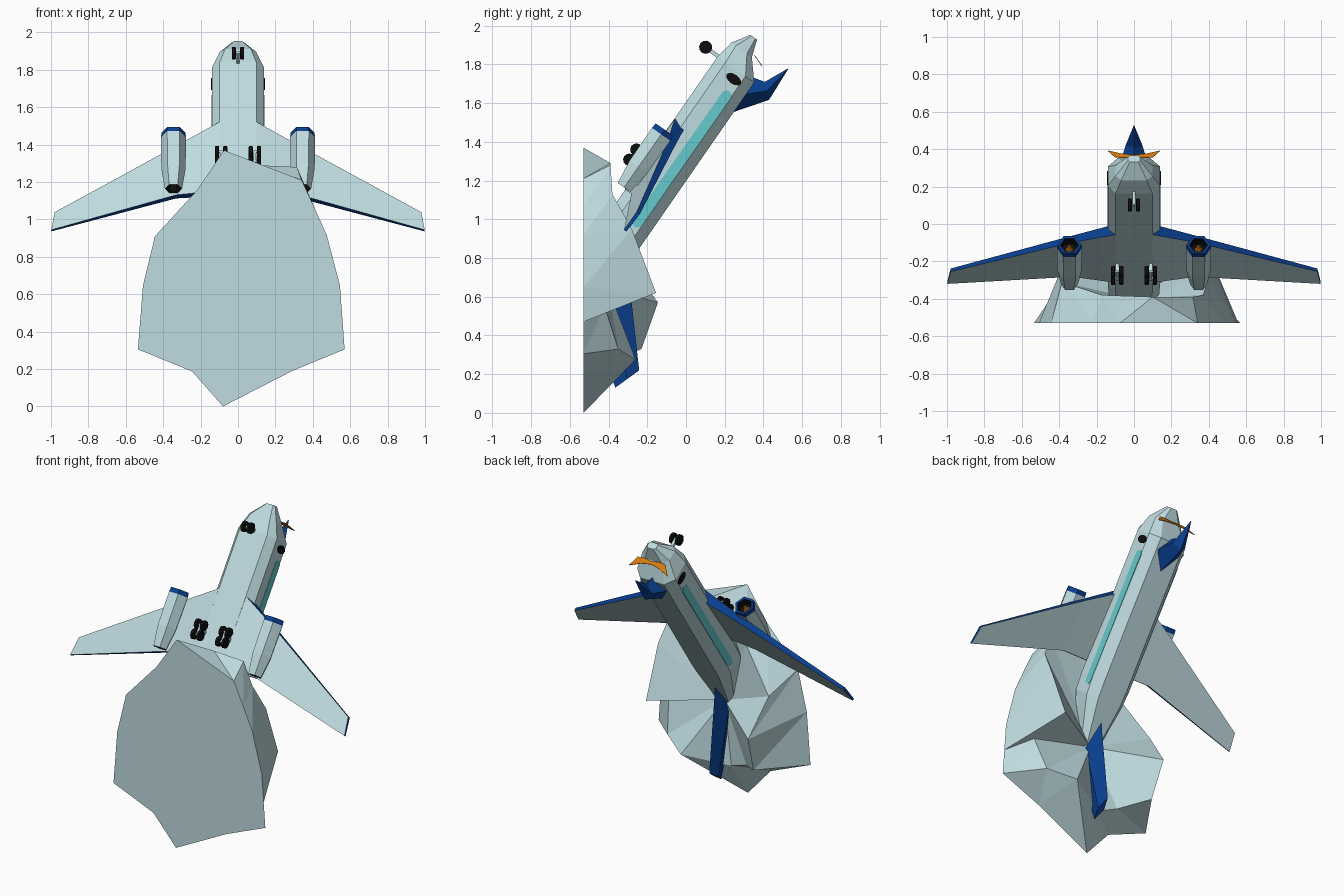
import bpy, bmesh, math

if "Cube" in bpy.data.objects:
    bpy.data.objects.remove(bpy.data.objects["Cube"])

def material(name, rgb):
    m = bpy.data.materials.new(name)
    m.diffuse_color = (*rgb, 1)
    m.use_nodes = True
    m.node_tree.nodes["Principled BSDF"].inputs["Base Color"].default_value = m.diffuse_color
    return m

PALE = material("pale_blue", (0.52, 0.71, 0.745))
BLUE = material("deep_blue", (0.003, 0.051, 0.285))
BLACK = material("black", (0.004, 0.004, 0.004))
ORANGE = material("orange", (0.72, 0.21, 0.006))
TEAL = material("teal", (0.13, 0.59, 0.61))

# Aircraft frame: x sideways, s along the body to the nose, t from belly to back
C, S = math.cos(math.radians(55)), math.sin(math.radians(55))

def world(p):
    x, s, t = p
    return (x, C * s + S * t, S * s - C * t)

def build(name, verts, faces, mats, ids=None):
    me = bpy.data.meshes.new(name)
    me.from_pydata(verts, [], faces)
    for m in mats:
        me.materials.append(m)
    if ids:
        for poly, i in zip(me.polygons, ids):
            poly.material_index = i
    bm = bmesh.new()
    bm.from_mesh(me)
    bmesh.ops.recalc_face_normals(bm, faces=bm.faces)
    bm.to_mesh(me)
    bm.free()
    ob = bpy.data.objects.new(name, me)
    bpy.context.collection.objects.link(ob)
    return ob

def loft(name, rings, mats, rule=lambda seg, k: 0, caps=(0, 0)):
    """Skin a chain of equal rings; rule picks the colour of each face."""
    n = len(rings[0])
    verts = [world(p) for r in rings for p in r]
    faces, ids = [], []
    for j in range(len(rings) - 1):
        for k in range(n):
            l = (k + 1) % n
            faces.append((j * n + k, j * n + l, (j + 1) * n + l, (j + 1) * n + k))
            ids.append(rule(j, k))
    faces += [tuple(range(n))[::-1], tuple(range(len(verts) - n, len(verts)))]
    return build(name, verts, faces, mats, ids + list(caps))

def disc(x, s, t, rs, rt, n=12):
    return [(x, s + rs * math.cos(a), t + rt * math.sin(a))
            for a in (math.tau * k / n for k in range(n))]

def box(name, x, s, t, mat):
    rings = [[(x[i], s[0], t[0]), (x[i], s[1], t[0]), (x[i], s[1], t[1]), (x[i], s[0], t[1])]
             for i in (0, 1)]
    return loft(name, rings, [mat])

# Fuselage: eight-sided sections (s, half width, belly t, back t)
def section(s, w, lo, hi):
    h = hi - lo
    half = [(0.70 * w, lo), (w, lo + 0.22 * h), (w, lo + 0.76 * h), (0.62 * w, hi)]
    return [(x, s, t) for x, t in half] + [(-x, s, t) for x, t in reversed(half)]

loft("fuselage", [section(*v) for v in (
    (0.22, 0.045, -0.77, -0.68), (0.58, 0.135, -0.915, -0.685), (0.68, 0.14, -0.918, -0.685),
    (1.60, 0.14, -0.922, -0.690), (1.70, 0.098, -0.905, -0.775), (1.79, 0.032, -0.848, -0.805))],
    [PALE])

# Wing: one piece per side with blue leading edge, trailing edge and tip
def wing_ring(x, x2, le, te, t, h):
    return [(x, le, t - h), (x, le, t + h), (x2, te, t + h * 0.5), (x2, te, t - h)]

for sg, side in ((-1, "left"), (1, "right")):
    rings = [wing_ring(sg * a, sg * b, *r) for a, b, *r in (
        (0, 0, 1.213, 0.765, -0.887, 0.034), (0.10, 0.10, 1.213, 0.765, -0.885, 0.034),
        (0.33, 0.33, 1.085, 0.765, -0.858, 0.022), (0.98, 0.998, 0.705, 0.590, -0.794, 0.010))]
    loft(side + "_wing", rings, [PALE, BLUE], lambda j, k: 1 if k in (0, 2) else 0, (0, 1))

    # Engine: hexagonal nacelle with blue lip, dark inlet and exhaust
    ex, et = sg * 0.345, -0.930
    def hexagon(s, r):
        return [(ex + r * math.cos(k * math.pi / 3), s, et + r * math.sin(k * math.pi / 3))
                for k in range(6)]
    seg = [2, 2, 0, 0, 1, 1, 2]
    loft(side + "_engine", [hexagon(*v) for v in (
        (0.82, 0.030), (0.775, 0.038), (0.77, 0.046), (0.90, 0.065), (1.105, 0.067),
        (1.135, 0.064), (1.133, 0.049), (1.09, 0.043))],
        [PALE, BLUE, BLACK], lambda j, k: seg[j], (2, 2))
    loft(side + "_engine_spinner", [hexagon(1.08, 0.026), hexagon(1.125, 0.006)], [ORANGE])
    box(side + "_engine_pylon", (ex - 0.012, ex + 0.012), (0.82, 1.06), (-0.89, -0.85), PALE)

    # Side stripe with rounded ends, and the eye, both as thin plates
    outline = []
    for end, base in ((1.462, -90), (0.662, 90)):
        outline += [(end + 0.027 * math.cos(math.radians(base + 30 * i)),
                     -0.769 + 0.027 * math.sin(math.radians(base + 30 * i))) for i in range(7)]
    loft(side + "_stripe", [[(sg * x, s, t) for s, t in outline] for x in (0.134, 0.142)], [TEAL])
    loft(side + "_eye", [disc(sg * x, 1.553, -0.787, 0.025, 0.044)
                         for x in (0.135, 0.144)], [BLACK])

# Landing gear: pairs of wheels on struts
def wheel_pair(name, x, s, t, r=0.034):
    for sg in (-1, 1):
        c = x + sg * 0.022
        loft(name, [disc(c + d, s, t, q, q) for d, q in (
            (-0.011, r * 0.85), (-0.009, r), (0.009, r), (0.011, r * 0.85))], [BLACK])
    box(name + "_axle", (x - 0.02, x + 0.02), (s - 0.006, s + 0.006), (t - 0.006, t + 0.006), PALE)

wheel_pair("nose_wheel", 0, 1.605, -1.0)
box("nose_strut", (-0.009, 0.009), (1.594, 1.614), (-1.0, -0.90), PALE)
for x in (-0.09, 0.09):
    for s in (0.967, 0.903):
        wheel_pair("main_wheel", x, s, -0.99, 0.032)
    box("main_strut", (x - 0.009, x + 0.009), (0.925, 0.945), (-0.99, -0.89), PALE)
    box("main_beam", (x - 0.007, x + 0.007), (0.90, 0.97), (-0.997, -0.983), PALE)

# Blades with a diamond section: (front s,t), (rear s,t), half thickness
def blade(name, stations):
    rings = []
    for (fs, ft), (rs, rt), w in stations:
        ms, mt = (fs + rs) / 2, (ft + rt) / 2
        rings.append([(0, fs, ft), (w, ms, mt), (0, rs, rt), (-w, ms, mt)])
    loft(name, rings, [BLUE])

blade("head_crest", [((1.615, -0.72), (1.40, -0.70), 0.085),
                     ((1.634, -0.647), (1.57, -0.576), 0.046),
                     ((1.757, -0.590), (1.755, -0.586), 0.002)])
blade("tail_fin", [((0.48, -0.71), (0.16, -0.73), 0.042),
                   ((0.041, -0.324), (-0.103, -0.374), 0.022)])

# Orange winged brow standing out from the nose
brow = [(0, 0.45), (0.065, 0.60), (0.14, 1), (0.10, 0.15), (0.05, 0.1), (0, 0.2)]
brow += [(-x, q) for x, q in reversed(brow[1:5])]
loft("brow", [[(x, 1.716 - 0.026 * q + d, -0.776 + 0.07 * q) for x, q in brow]
              for d in (0, 0.004)], [ORANGE])

# Splash mound: flat front outline (x, z), jagged crest (x, y, z), hollow centre
outer = [(-0.075, 1.37), (0.34, 1.21), (0.41, 1.06), (0.475, 0.915), (0.545, 0.647),
         (0.558, 0.47), (0.57, 0.305), (0.29, 0.19), (-0.08, 0), (-0.245, 0.187),
         (-0.535, 0.305), (-0.508, 0.647), (-0.444, 0.91), (-0.22, 1.155)]
crest = [(0.10, -0.39, 1.29), (0.315, -0.39, 1.28), (0.37, -0.38, 1.13), (0.40, -0.28, 0.95),
         (0.40, -0.155, 0.62), (0.42, -0.42, 0.55), (0.38, -0.35, 0.33), (0.22, -0.26, 0.275),
         (-0.05, -0.40, 0.22), (-0.18, -0.37, 0.27), (-0.33, -0.23, 0.33), (-0.35, -0.145, 0.57),
         (-0.385, -0.31, 0.80), (-0.17, -0.38, 1.06)]
n = len(outer)
verts = [(x, -0.53, z) for x, z in outer] + crest + [(0, -0.40, 0.64)]
faces = [tuple(range(n))]
for i in range(n):
    j = (i + 1) % n
    faces += [(i, j, n + i), (j, n + j, n + i), (n + i, n + j, 2 * n)]
build("splash_mound", verts, faces, [PALE])
